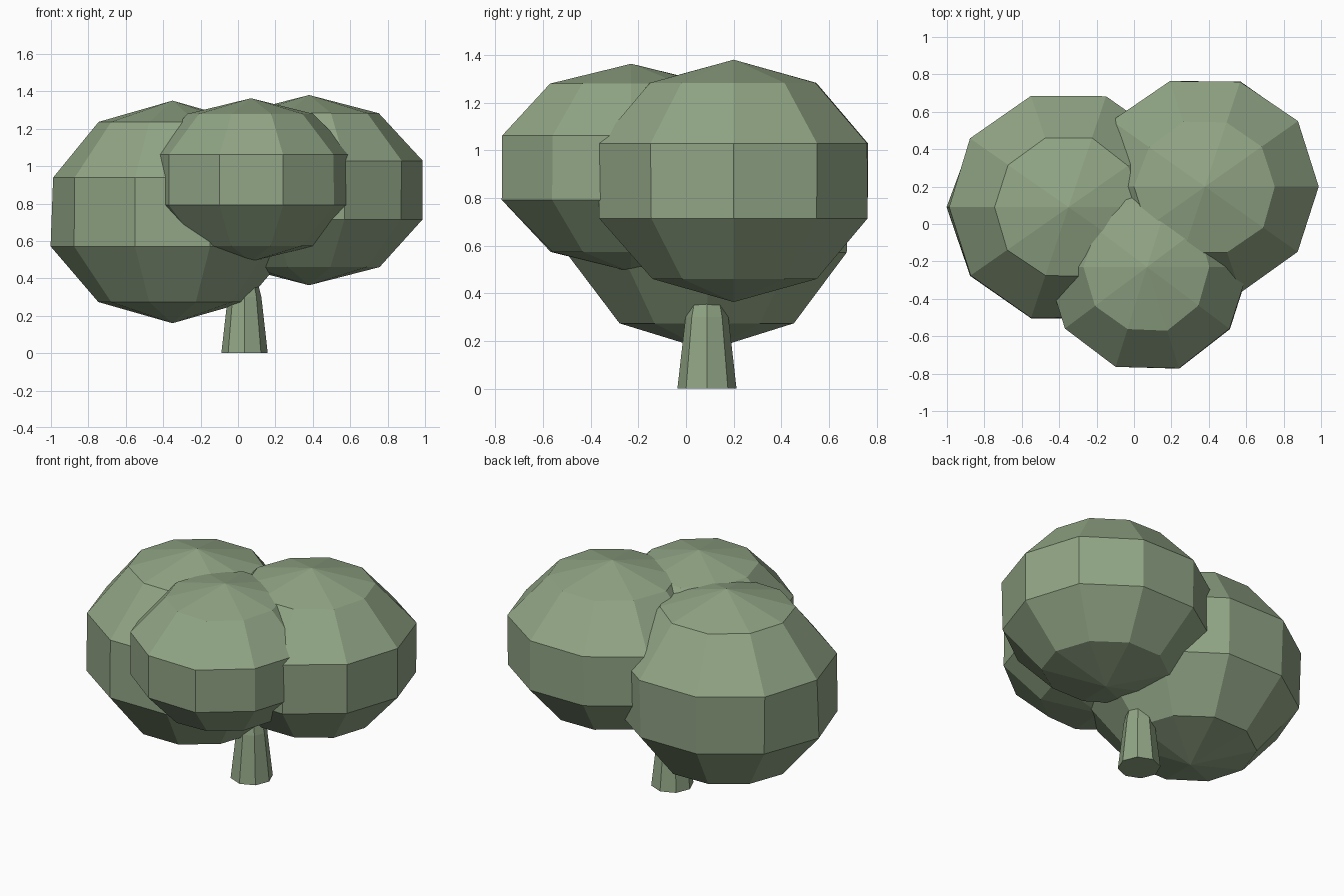
import bpy, bmesh, random
from math import sin, cos, pi, tau

if "Cube" in bpy.data.objects:
    bpy.data.objects.remove(bpy.data.objects["Cube"])

random.seed(4)

green = bpy.data.materials.new("sage_green")
green.diffuse_color = (0.283, 0.376, 0.235, 1)
green.use_nodes = True
green.node_tree.nodes["Principled BSDF"].inputs["Base Color"].default_value = green.diffuse_color


def lathe(name, centre, rings, sides, bottom=None, top=None, squash=(1, 1), jitter=0.0):
    """Stack rings of (radius, z) from bottom to top; close ends with a pole or a flat cap."""
    bm = bmesh.new()
    cx, cy = centre
    loops = []
    for r, z in rings:
        loop = []
        for i in range(sides):
            a = tau * i / sides
            rr = r + random.uniform(-jitter, jitter)
            loop.append(bm.verts.new((cx + rr * squash[0] * cos(a),
                                      cy + rr * squash[1] * sin(a), z)))
        loops.append(loop)
    for lo, hi in zip(loops, loops[1:]):
        for i in range(sides):
            j = (i + 1) % sides
            bm.faces.new((lo[i], lo[j], hi[j], hi[i]))
    for loop, pole in ((loops[0], bottom), (loops[-1], top)):
        if pole is None:
            bm.faces.new(loop)
        else:
            p = bm.verts.new((cx, cy, pole))
            for i in range(sides):
                bm.faces.new((loop[i], loop[(i + 1) % sides], p))
    bmesh.ops.recalc_face_normals(bm, faces=bm.faces)
    mesh = bpy.data.meshes.new(name)
    bm.to_mesh(mesh)
    bm.free()
    mesh.materials.append(green)
    obj = bpy.data.objects.new(name, mesh)
    bpy.context.collection.objects.link(obj)
    return obj


def foliage(name, x, y, low, high, radius, squash=(1, 1)):
    """Flattened ten-sided ball with five bands."""
    mid, half = (low + high) / 2, (high - low) / 2
    rings = [(radius * sin(pi * k / 5), mid - half * cos(pi * k / 5)) for k in range(1, 5)]
    lathe(name, (x, y), rings, 10, low, high, squash, 0.008)


# Three overlapping clumps of leaves
foliage("left_foliage", -0.35, 0.09, 0.16, 1.35, 0.665, (1.02, 0.98))
foliage("right_foliage", 0.38, 0.20, 0.363, 1.38, 0.635, (1.01, 0.98))
foliage("front_foliage", 0.07, -0.23, 0.49, 1.363, 0.59, (0.98, 1.01))

# Tapered eight-sided trunk, its top buried in the leaves
lathe("trunk", (0.035, 0.088), [(0.124, 0), (0.09, 0.3), (0.06, 0.42)], 8)
